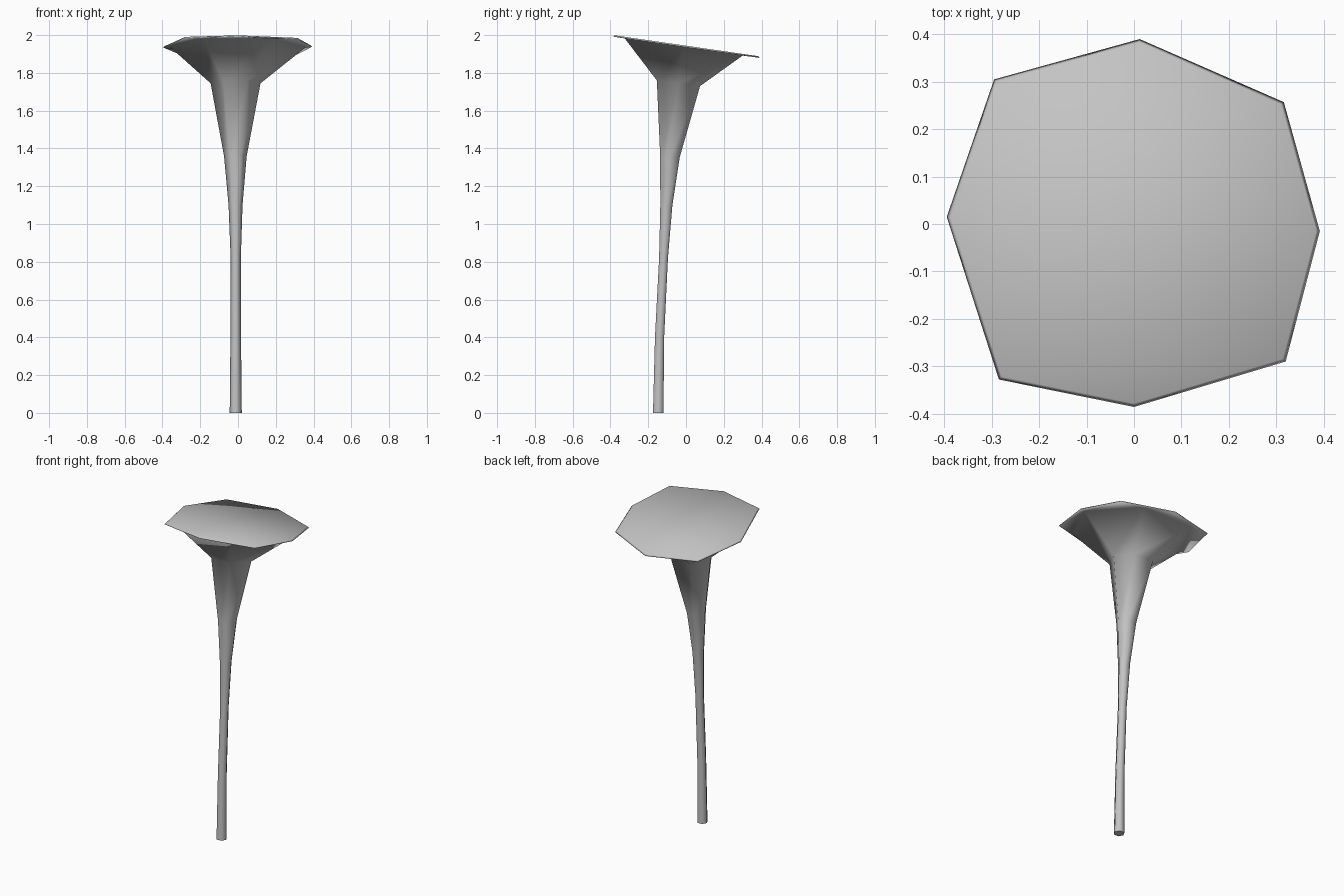
import bpy, bmesh, math

if "Cube" in bpy.data.objects:
    bpy.data.objects.remove(bpy.data.objects["Cube"], do_unlink=True)

TILT = -0.145   # slope of the mouth towards the back

grey = bpy.data.materials.new("plain grey")
grey.diffuse_color = (0.55, 0.55, 0.55, 1)
grey.use_nodes = True
grey.node_tree.nodes["Principled BSDF"].inputs["Base Color"].default_value = (0.55, 0.55, 0.55, 1)


def hexagon(cx, cy, z, radius, slope):
    """Six points with corners on the left and right."""
    points = []
    for i in range(6):
        a = math.tau * i / 6
        dy = radius * math.sin(a)
        points.append((cx + radius * math.cos(a), cy + dy, z + slope * dy))
    return points


def lid_ring(scale, z):
    """Slightly uneven octagon lying in the tilted plane of the mouth."""
    corners = [(0.392, -0.015), (0.316, 0.257), (0.012, 0.39), (-0.295, 0.305),
               (-0.395, 0.015), (-0.285, -0.328), (0.0, -0.386), (0.32, -0.29)]
    return [(x * scale, y * scale, z + TILT * y * scale) for x, y in corners]


def skin(bm, rings):
    """Join a stack of equal rings with quads and return the vertex rows."""
    rows = [[bm.verts.new(p) for p in r] for r in rings]
    for low, high in zip(rows, rows[1:]):
        for i in range(len(low)):
            j = (i + 1) % len(low)
            bm.faces.new((low[i], low[j], high[j], high[i]))
    return rows


def loop_edges(bm, row):
    return [bm.edges.get((row[i - 1], row[i])) for i in range(len(row))]


# Curved stalk flaring into a funnel: centre x, centre y, z, radius, slope
sections = [
    (-0.012, -0.147, 0.0, 0.032, 0),
    (-0.012, -0.14, 0.4, 0.028, 0),
    (-0.012, -0.119, 0.82, 0.027, 0),
    (-0.013, -0.104, 1.1, 0.037, 0),
    (-0.014, -0.085, 1.36, 0.06, -0.1),
    (-0.013, -0.04, 1.745, 0.132, -0.13),
    (0.0, -0.012, 1.937, 0.36, TILT),
]
bm = bmesh.new()
stalk = skin(bm, [hexagon(*s) for s in sections])
bm.faces.new(stalk[0][::-1])

# Thin tilted lid with a chamfered edge, its underside joined to the funnel rim
lid = skin(bm, [lid_ring(1.0, 1.936), lid_ring(0.98, 1.944)])
bm.faces.new(lid[-1])
bmesh.ops.bridge_loops(bm, edges=loop_edges(bm, stalk[-1]) + loop_edges(bm, lid[0]))
bmesh.ops.recalc_face_normals(bm, faces=bm.faces)

# Smooth everywhere except the cut foot
for face in bm.faces:
    face.smooth = True
for edge in loop_edges(bm, stalk[0]):
    edge.smooth = False

mesh = bpy.data.meshes.new("funnel_with_stalk")
bm.to_mesh(mesh)
bm.free()
mesh.materials.append(grey)
bpy.context.collection.objects.link(bpy.data.objects.new("funnel_with_stalk", mesh))
